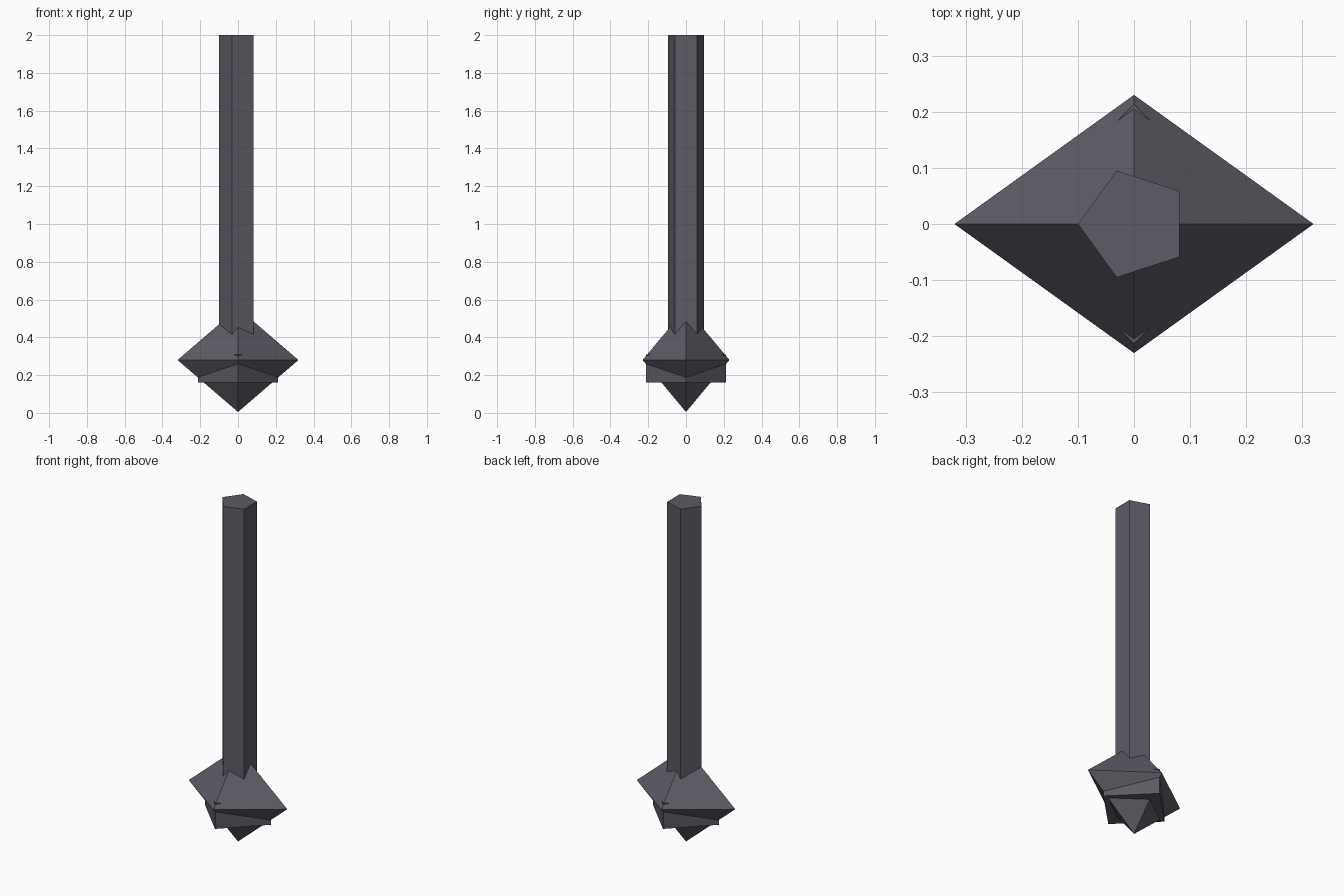
import bpy, bmesh
from math import cos, sin, pi

if "Cube" in bpy.data.objects:
    bpy.data.objects.remove(bpy.data.objects["Cube"])

mat = bpy.data.materials.new("dark_stone")
mat.diffuse_color = (0.11, 0.103, 0.128, 1)
mat.use_nodes = True
mat.node_tree.nodes["Principled BSDF"].inputs["Base Color"].default_value = mat.diffuse_color


def finish(name, bm):
    bmesh.ops.recalc_face_normals(bm, faces=bm.faces)
    mesh = bpy.data.meshes.new(name)
    bm.to_mesh(mesh)
    bm.free()
    mesh.materials.append(mat)
    obj = bpy.data.objects.new(name, mesh)
    bpy.context.collection.objects.link(obj)
    return obj


def ring(bm, sides, rx, ry, z, start=0.0):
    angles = [start + 2 * pi * i / sides for i in range(sides)]
    return [bm.verts.new((rx * cos(a), ry * sin(a), z)) for a in angles]


def prism(name, sides, radius, z0, z1, start=0.0):
    bm = bmesh.new()
    low = ring(bm, sides, radius, radius, z0, start)
    high = ring(bm, sides, radius, radius, z1, start)
    bm.faces.new(low)
    bm.faces.new(high)
    for i in range(sides):
        j = (i + 1) % sides
        bm.faces.new((low[i], low[j], high[j], high[i]))
    return finish(name, bm)


def bipyramid(name, rx, ry, z0, zmid, z1):
    bm = bmesh.new()
    mid = ring(bm, 4, rx, ry, zmid)
    for z in (z0, z1):
        tip = bm.verts.new((0, 0, z))
        for i in range(4):
            bm.faces.new((mid[i], mid[(i + 1) % 4], tip))
    return finish(name, bm)


# Five-sided shaft, one edge towards -x, sunk into the head
prism("shaft", 5, 0.10, 0.28, 2.0, start=pi)
# Flattened eight-faced head
bipyramid("head", 0.32, 0.23, 0.005, 0.28, 0.555)
# Square block turned 45 degrees through the head
prism("head_block", 4, 0.213, 0.16, 0.31)
